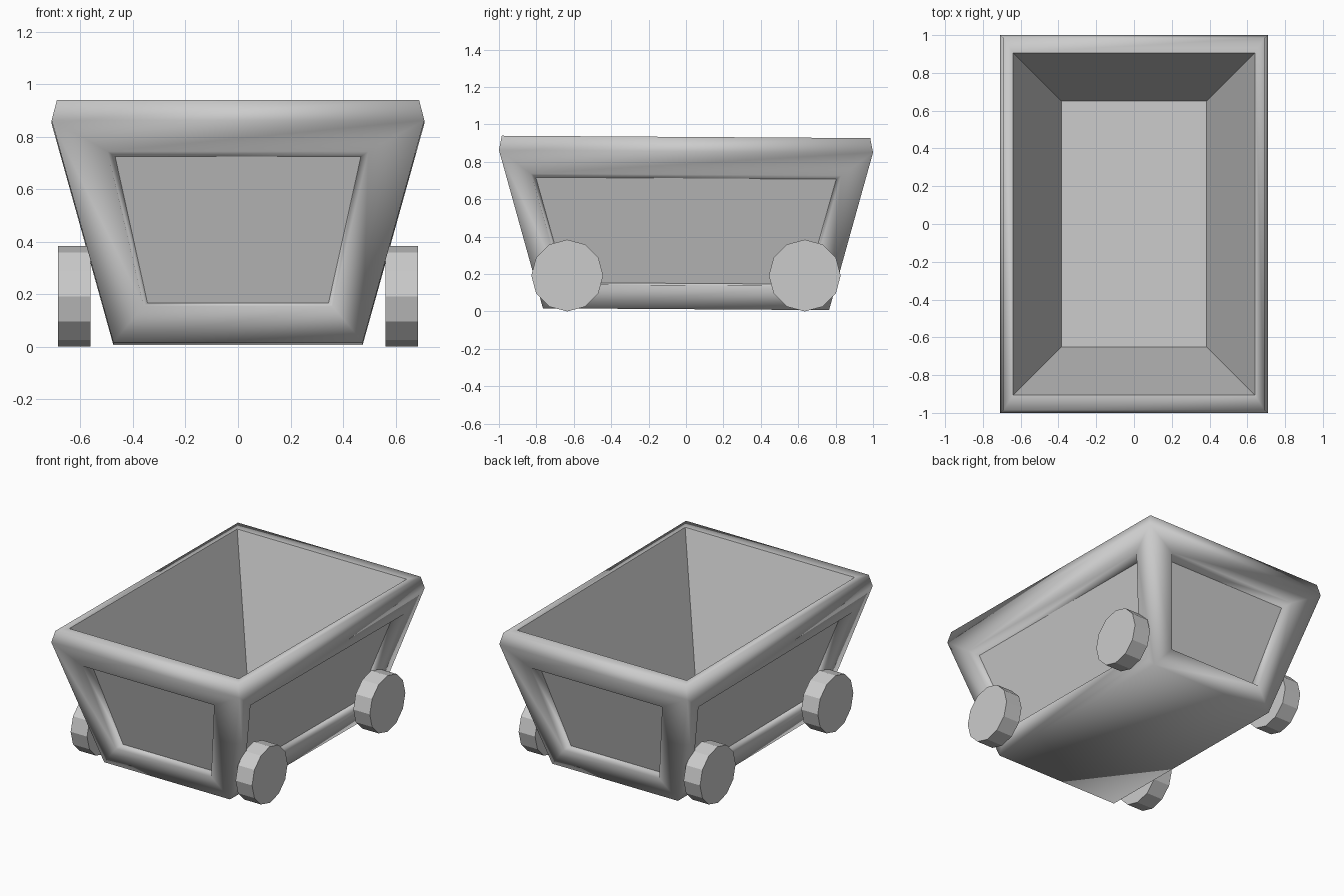
import bpy, bmesh
from math import radians
from mathutils import Matrix

if "Cube" in bpy.data.objects:
    bpy.data.objects.remove(bpy.data.objects["Cube"])

TILT = 0.0065  # the tub leans very slightly towards the back
BOTTOM = (0.475, 0.765, 0.012)
LIP = (0.71, 1.0, 0.856)

bm = bmesh.new()


def vert(x, y, z):
    return bm.verts.new((x, y, z - TILT * y))


def ring(hx, hy, z):
    return [vert(sx * hx, sy * hy, z) for sx, sy in ((-1, -1), (1, -1), (1, 1), (-1, 1))]


def bridge(a, b, smooth):
    for i in range(4):
        j = (i + 1) % 4
        bm.faces.new((a[i], a[j], b[j], b[i])).smooth = smooth


# tub: underside, rim and inside
bottom, lip = ring(*BOTTOM), ring(*LIP)
rim = ring(0.69, 0.985, 0.933)
mouth = ring(0.64, 0.905, 0.933)
floor = ring(0.385, 0.65, 0.08)
bm.faces.new(bottom[::-1]).smooth = True
bridge(lip, rim, True)
bridge(rim, mouth, True)
bridge(mouth, floor, False)
bm.faces.new(floor)


def wall_points(side, u_low, z_low, u_high, z_high, depth):
    """Four points on wall number side (0 front, 1 right, 2 back, 3 left)."""
    axis = 1 - side % 2
    pts = []
    for u, z in ((-u_low, z_low), (u_low, z_low), (u_high, z_high), (-u_high, z_high)):
        t = (z - BOTTOM[2]) / (LIP[2] - BOTTOM[2])
        out = BOTTOM[axis] + t * (LIP[axis] - BOTTOM[axis]) - depth
        x, y = ((u, -out), (out, u), (-u, out), (-out, -u))[side]
        pts.append(vert(x, y, z))
    return pts


# outer walls, each a frame around a recessed panel
for side in range(4):
    j = (side + 1) % 4
    outer = [bottom[side], bottom[j], lip[j], lip[side]]
    if side % 2 == 0:
        edge = wall_points(side, 0.36, 0.15, 0.497, 0.738, 0)
        panel = wall_points(side, 0.345, 0.162, 0.468, 0.718, 0.06)
    else:
        edge = wall_points(side, 0.66, 0.14, 0.83, 0.732, 0)
        panel = wall_points(side, 0.645, 0.15, 0.803, 0.712, 0.06)
    bridge(outer, edge, True)
    bridge(edge, panel, True)
    bm.faces.new(panel)

bmesh.ops.recalc_face_normals(bm, faces=bm.faces[:])
mesh = bpy.data.meshes.new("cart_tub")
bm.to_mesh(mesh)
bm.free()
bpy.context.collection.objects.link(bpy.data.objects.new("cart_tub", mesh))

# wheels: four plain twelve-sided discs
for sx, side_name in ((-1, "left"), (1, "right")):
    for sy, end_name in ((-1, "front"), (1, "back")):
        bpy.ops.mesh.primitive_cylinder_add(
            vertices=12, radius=0.192, depth=0.124,
            location=(sx * 0.623, sy * 0.635, 0.192), rotation=(0, radians(90), 0))
        bpy.context.object.name = f"wheel_{end_name}_{side_name}"
